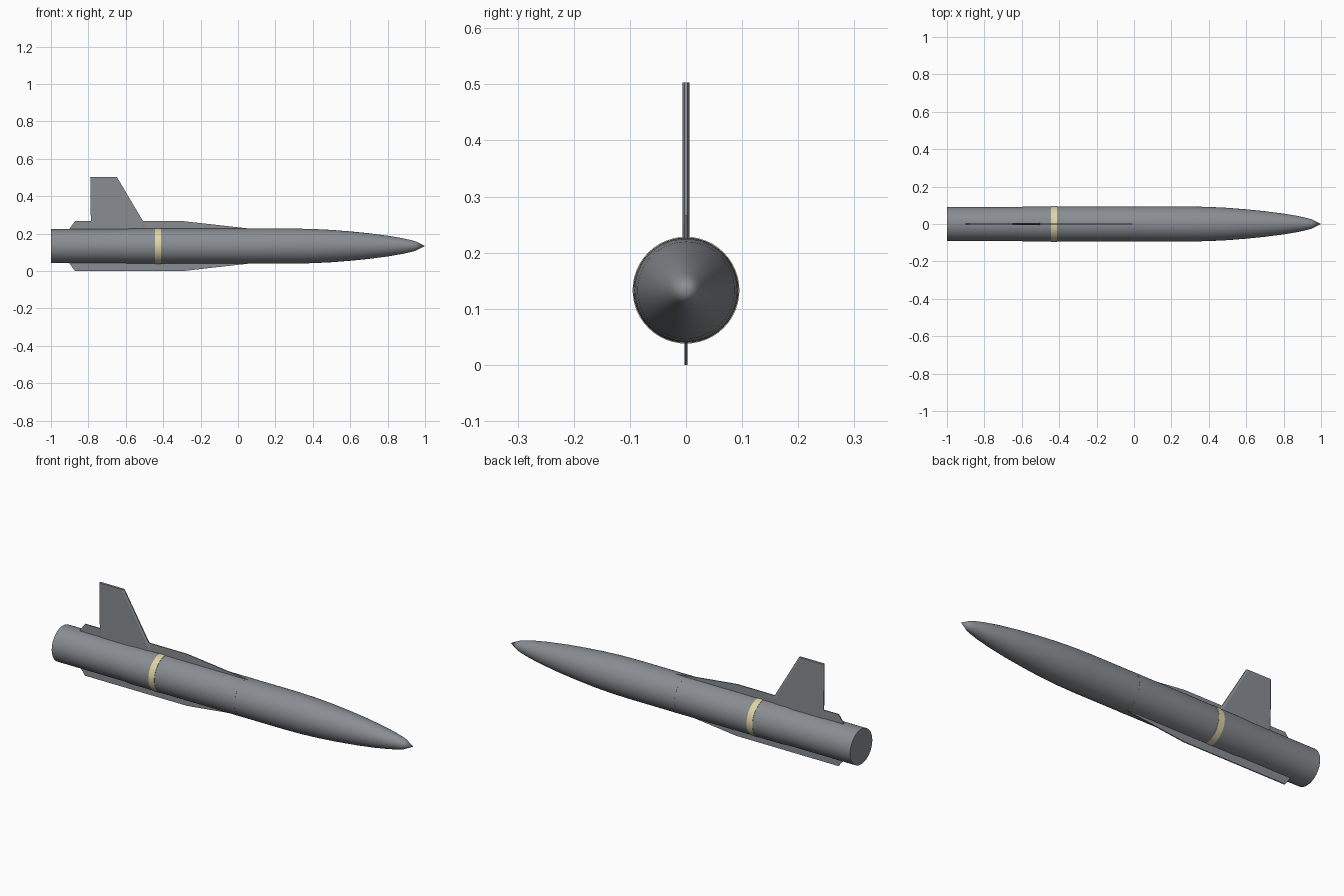
import bpy, bmesh, math

if "Cube" in bpy.data.objects:
    bpy.data.objects.remove(bpy.data.objects["Cube"])

AXIS_Z = 0.133
SIDES = 48


def material(name, rgb):
    m = bpy.data.materials.new(name)
    m.diffuse_color = (*rgb, 1)
    m.use_nodes = True
    m.node_tree.nodes["Principled BSDF"].inputs["Base Color"].default_value = m.diffuse_color
    return m


GREY = material("body grey", (0.25, 0.27, 0.29))
CREAM = material("cream band", (0.74, 0.66, 0.39))


def finish(name, bm, mat, smooth=None):
    bmesh.ops.recalc_face_normals(bm, faces=bm.faces)
    me = bpy.data.meshes.new(name)
    bm.to_mesh(me)
    bm.free()
    me.materials.append(mat)
    ob = bpy.data.objects.new(name, me)
    bpy.context.collection.objects.link(ob)
    if smooth:
        bpy.ops.object.select_all(action='DESELECT')
        ob.select_set(True)
        bpy.context.view_layer.objects.active = ob
        bpy.ops.object.shade_smooth_by_angle(angle=math.radians(smooth))
    return ob


def lathe(name, profile, mat):
    """Turn (x, radius) points around the long axis; zero radius ends close up."""
    bm = bmesh.new()
    verts = [bm.verts.new((x, 0, AXIS_Z + r)) for x, r in profile]
    edges = [bm.edges.new(p) for p in zip(verts, verts[1:])]
    bmesh.ops.spin(bm, geom=verts + edges, cent=(0, 0, AXIS_Z), axis=(1, 0, 0),
                   angle=math.tau, steps=SIDES, use_duplicate=False)
    bmesh.ops.remove_doubles(bm, verts=bm.verts, dist=1e-5)
    return finish(name, bm, mat, 35)


def plate(name, core, rim, half, rim_half):
    """Upright plate: full thickness at the core outline, thinner at the rim."""
    bm = bmesh.new()
    rings = [[bm.verts.new((x, y, z)) for x, z in pts] for pts, y in
             ((core, -half), (rim, -rim_half), (rim, rim_half), (core, half))]
    bm.faces.new(rings[0])
    bm.faces.new(rings[3])
    n = len(core)
    for a, b in zip(rings, rings[1:]):
        for i in range(n):
            j = (i + 1) % n
            if a is rings[1] or core[i] != rim[i] or core[j] != rim[j] or half != rim_half:
                bm.faces.new((a[i], a[j], b[j], b[i]))
    bmesh.ops.remove_doubles(bm, verts=bm.verts, dist=1e-6)
    return finish(name, bm, GREY)


# Fuselage with a curved nose and pointed tip
lathe("fuselage", [(-1, 0), (-1, 0.0905), (-0.62, 0.0905), (-0.58, 0.0935),
                   (0.3, 0.0935), (0.4, 0.0915), (0.5, 0.0865), (0.6, 0.0785),
                   (0.7, 0.0685), (0.8, 0.0555), (0.88, 0.042), (0.93, 0.0305),
                   (0.95, 0.025), (1, 0)], GREY)


# Bands around the fuselage
def band(name, x0, x1, r, mat):
    lathe(name, [(x0, 0.092), (x0, r), (x1, r), (x1, 0.092)], mat)


band("cream_band", -0.445, -0.412, 0.0952, CREAM)
band("joint_band", 0.0, 0.045, 0.0938, GREY)

# Upper tail fin with chamfered leading and trailing edges
plate("tail_fin",
      [(-0.778, 0.20), (-0.512, 0.20), (-0.512, 0.25), (-0.658, 0.503), (-0.782, 0.503)],
      [(-0.786, 0.20), (-0.498, 0.20), (-0.498, 0.25), (-0.648, 0.503), (-0.790, 0.503)],
      0.0062, 0.0028)

# Long thin strakes above and below
for name, s in (("upper_strake", 1), ("lower_strake", -1)):
    outline = [(-0.90, 0.094), (-0.872, 0.133), (-0.29, 0.133), (0.07, 0.0925),
               (0.07, 0.07), (-0.90, 0.07)]
    pts = [(x, AXIS_Z + s * h) for x, h in outline]
    plate(name, pts, pts, 0.0028, 0.0027)
